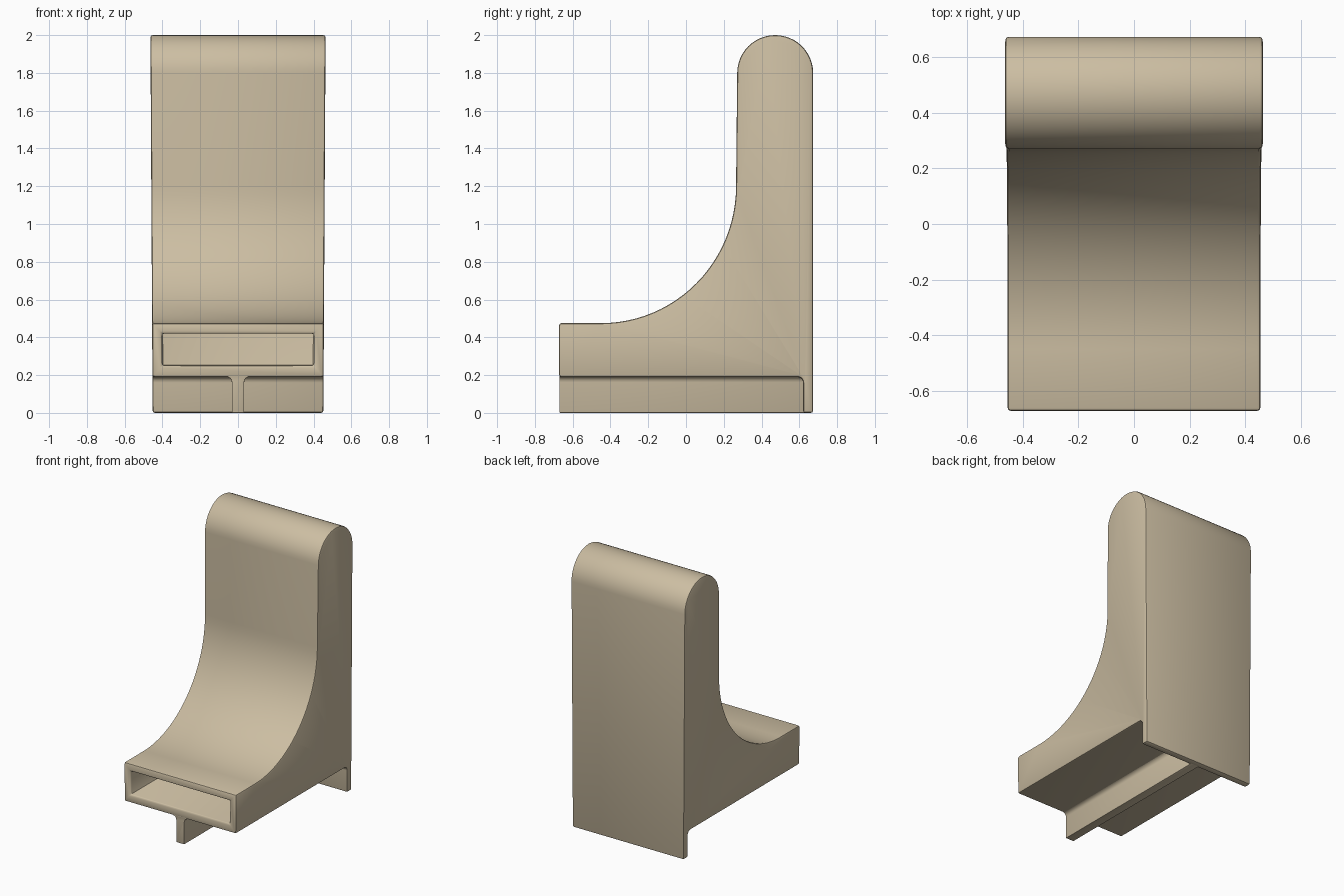
import bpy, bmesh
from math import sin, cos, pi

cube = bpy.data.objects.get("Cube")
if cube:
    bpy.data.objects.remove(cube, do_unlink=True)

tan = bpy.data.materials.new("warm_tan")
tan.use_nodes = True
tan.diffuse_color = (0.60, 0.51, 0.36, 1)
tan.node_tree.nodes["Principled BSDF"].inputs["Base Color"].default_value = (0.60, 0.51, 0.36, 1)


def arc(cy, cz, ry, rz, start, end, steps):
    """Points (y, z) along part of an ellipse, angles in half turns."""
    angles = [pi * (start + (end - start) * i / steps) for i in range(steps + 1)]
    return [(cy + ry * cos(a), cz + rz * sin(a)) for a in angles]


def prism(name, points, place, low, high):
    """Extrude a closed outline between low and high."""
    bm = bmesh.new()
    rings = [[bm.verts.new(place(p, q, d)) for p, q in points] for d in (low, high)]
    bm.faces.new(rings[0])
    bm.faces.new(rings[1])
    n = len(points)
    for i in range(n):
        j = (i + 1) % n
        bm.faces.new((rings[0][i], rings[0][j], rings[1][j], rings[1][i]))
    bmesh.ops.recalc_face_normals(bm, faces=bm.faces)
    mesh = bpy.data.meshes.new(name)
    bm.to_mesh(mesh)
    bm.free()
    mesh.materials.append(tan)
    obj = bpy.data.objects.new(name, mesh)
    bpy.context.collection.objects.link(obj)
    return obj


def activate(obj):
    bpy.ops.object.select_all(action='DESELECT')
    obj.select_set(True)
    bpy.context.view_layer.objects.active = obj


def finish(obj, width):
    """Soften the sharp edges and smooth the curves."""
    bevel = obj.modifiers.new("soft_edges", 'BEVEL')
    bevel.width = width
    bevel.segments = 2
    bevel.limit_method = 'ANGLE'
    bevel.angle_limit = pi / 5
    activate(obj)
    bpy.ops.object.modifier_apply(modifier=bevel.name)
    bpy.ops.object.shade_smooth_by_angle(angle=pi / 5)


def side_profile(y, z, x):
    # Sides lean outwards very slightly towards the top
    return (x * (1 + 0.013 * z), y, z)


# Duct body: flat foot, sweeping front, rounded top, back plate down to the ground
outline = [(-0.672, 0.19)]
outline += arc(0.59, 0.16, 0.03, 0.03, 0.5, 0, 4)
outline += [(0.62, 0), (0.673, 0)]
outline += arc(0.472, 1.80, 0.201, 0.20, 0, 1, 24)
outline += arc(-0.45, 1.20, 0.715, 0.725, 0, -0.5, 24)
outline += [(-0.672, 0.475)]
body = prism("duct_body", outline, side_profile, -0.452, 0.452)

# Hollow channel opening at the front
channel = [(-0.80, 0.25), (0.62, 0.25)]
channel += arc(0.472, 1.80, 0.148, 0.15, 0, 1, 16)
channel += arc(-0.45, 1.20, 0.77, 0.78, 0, -0.5, 20)
channel += [(-0.80, 0.42)]
cutter = prism("channel_cutter", channel, side_profile, -0.40, 0.40)
cutter.hide_render = True

cut = body.modifiers.new("channel", 'BOOLEAN')
cut.operation = 'DIFFERENCE'
cut.solver = 'EXACT'
cut.object = cutter
activate(body)
bpy.ops.object.modifier_apply(modifier=cut.name)
bpy.data.objects.remove(cutter, do_unlink=True)
finish(body, 0.012)

# Centre rail below the foot, flaring where it meets the body
half = [(0.033, 0)] + arc(0.063, 0.162, 0.03, 0.03, 1, 0.5, 4) + [(0.063, 0.2)]
section = half + [(-x, z) for x, z in reversed(half)]
rail = prism("centre_rail", section, lambda x, z, y: (x, y, z), -0.67, 0.64)
finish(rail, 0.008)
